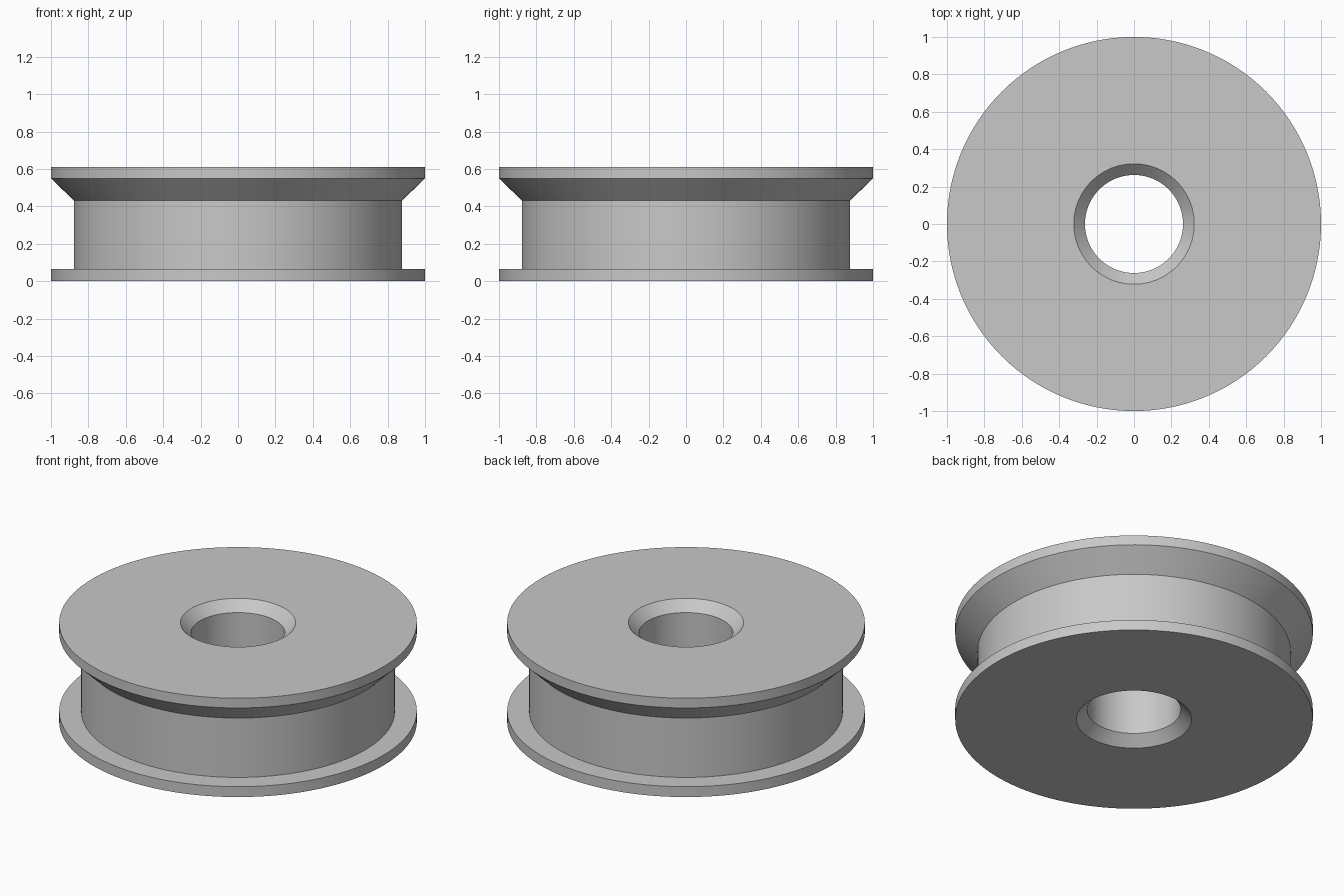
import bpy
import bmesh
from math import radians, tau
from mathutils import Vector

cube = bpy.data.objects.get("Cube")
if cube:
    bpy.data.objects.remove(cube, do_unlink=True)

SEGMENTS = 128
HEIGHT = 0.61
RIM = 1.0
DRUM = 0.877
BORE = 0.262
CHAMFER = 0.06

# Single grey material
grey = bpy.data.materials.new("light_grey")
grey.use_nodes = True
colour = (0.58, 0.58, 0.58, 1)
grey.diffuse_color = colour
grey.node_tree.nodes["Principled BSDF"].inputs["Base Color"].default_value = colour

# Closed cross-section (radius, height): bore, top flange, cone, drum, bottom flange
profile = [
    (BORE, CHAMFER),
    (BORE, HEIGHT - CHAMFER),
    (BORE + CHAMFER, HEIGHT),
    (RIM, HEIGHT),
    (RIM, 0.55),
    (DRUM, 0.43),
    (DRUM, 0.064),
    (RIM, 0.064),
    (RIM, 0),
    (BORE + CHAMFER, 0),
]

# Revolve the section around the vertical axis
bm = bmesh.new()
verts = [bm.verts.new((r, 0, z)) for r, z in profile]
edges = [bm.edges.new((v, verts[i - 1])) for i, v in enumerate(verts)]
bmesh.ops.spin(bm, geom=verts + edges, cent=Vector(), axis=Vector((0, 0, 1)),
               angle=tau, steps=SEGMENTS, use_merge=False)
bmesh.ops.remove_doubles(bm, verts=bm.verts, dist=0.0001)
bmesh.ops.recalc_face_normals(bm, faces=bm.faces)

mesh = bpy.data.meshes.new("grooved_wheel")
bm.to_mesh(mesh)
bm.free()
mesh.materials.append(grey)
wheel = bpy.data.objects.new("grooved_wheel", mesh)
bpy.context.collection.objects.link(wheel)

# Smooth round walls, crisp rims
bpy.ops.object.select_all(action="DESELECT")
wheel.select_set(True)
bpy.context.view_layer.objects.active = wheel
bpy.ops.object.shade_smooth_by_angle(angle=radians(30))
